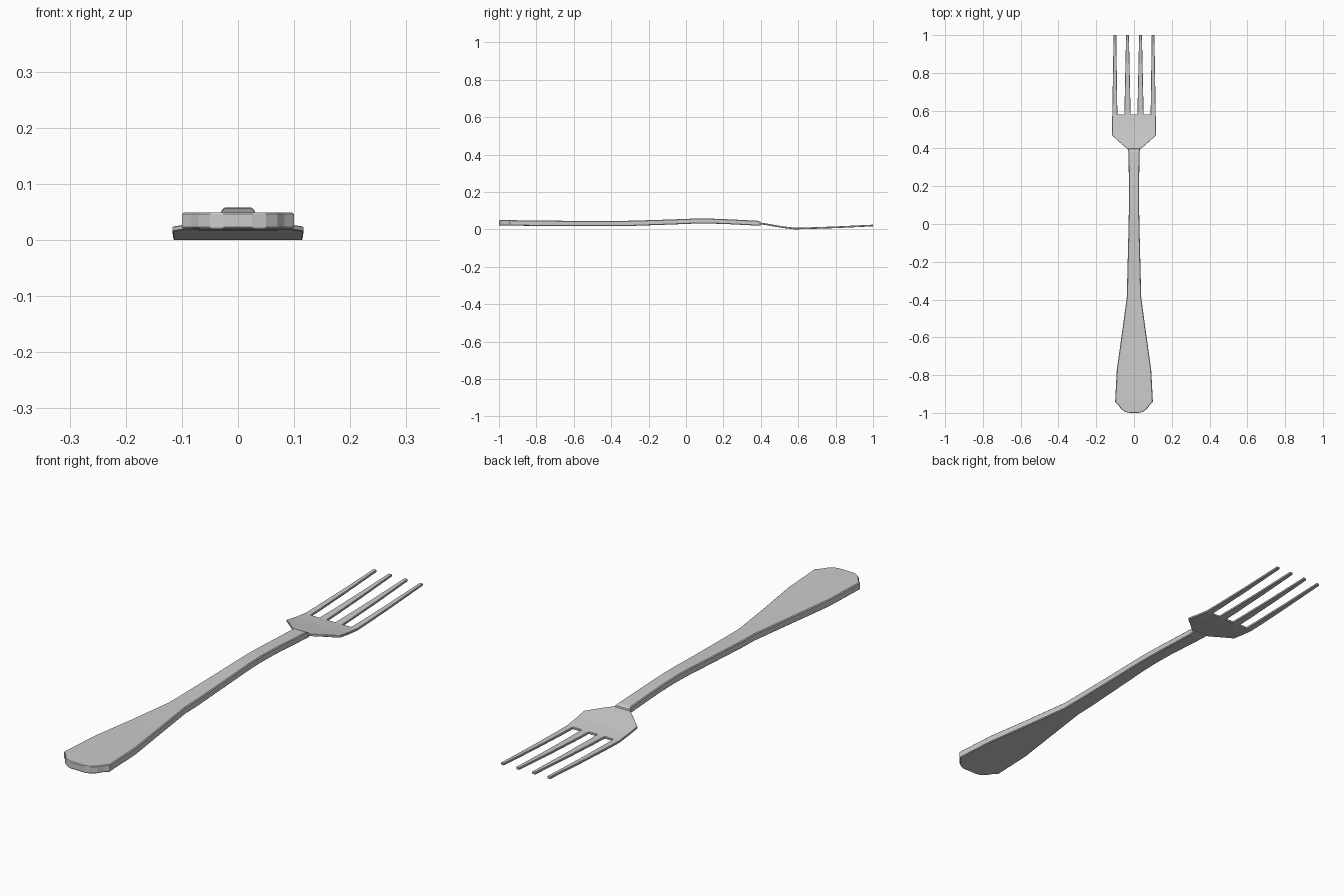
import bpy, bmesh

if "Cube" in bpy.data.objects:
    bpy.data.objects.remove(bpy.data.objects["Cube"])


def make_object(name, bm, bevel):
    bmesh.ops.recalc_face_normals(bm, faces=bm.faces)
    mesh = bpy.data.meshes.new(name)
    bm.to_mesh(mesh)
    bm.free()
    obj = bpy.data.objects.new(name, mesh)
    bpy.context.collection.objects.link(obj)
    mod = obj.modifiers.new("edge_bevel", 'BEVEL')
    mod.width = bevel
    mod.segments = 1
    mod.limit_method = 'ANGLE'
    mod.angle_limit = 1.0
    return obj


# Handle: rectangular sections (y, half width, bottom z, top z)
sections = [
    (-1.0, 0.025, 0.020, 0.049), (-0.993, 0.050, 0.020, 0.049),
    (-0.978, 0.070, 0.020, 0.049), (-0.958, 0.083, 0.020, 0.049),
    (-0.942, 0.100, 0.020, 0.049), (-0.77, 0.091, 0.018, 0.047),
    (-0.58, 0.064, 0.017, 0.045), (-0.38, 0.037, 0.017, 0.045),
    (-0.30, 0.036, 0.018, 0.046), (-0.10, 0.031, 0.025, 0.052),
    (0.03, 0.028, 0.030, 0.057), (0.11, 0.027, 0.031, 0.058),
    (0.20, 0.027, 0.029, 0.055), (0.38, 0.029, 0.020, 0.046),
    (0.40, 0.033, 0.022, 0.040),
]
bm = bmesh.new()
rings = [[bm.verts.new(p) for p in ((-w, y, b), (w, y, b), (w, y, t), (-w, y, t))]
         for y, w, b, t in sections]
for r, s in zip(rings, rings[1:]):
    for i in range(4):
        j = (i + 1) % 4
        bm.faces.new((r[i], r[j], s[j], s[i]))
bm.faces.new(rings[0])
bm.faces.new(rings[-1])
make_object("handle", bm, 0.003)

# Head: curved plate whose columns continue into four tines
root = [-0.115, -0.088, -0.051, -0.018, 0.018, 0.051, 0.088, 0.115]
tip = [-0.108, -0.094, -0.042, -0.027, 0.027, 0.042, 0.094, 0.108]
plate = [(0.39, 0.031, 0.039), (0.40, 0.037, 0.036), (0.412, 0.053, 0.034),
         (0.432, 0.075, 0.031), (0.47, 0.117, 0.024), (0.52, 0.116, 0.016),
         (0.58, 0.115, 0.009)]
rows = [(y, [x * w / 0.115 for x in root], z) for y, w, z in plate]
for y, z in ((0.64, 0.010), (0.80, 0.0155), (1.0, 0.025)):
    t = (y - 0.58) / 0.42
    rows.append((y, [a + (b - a) * t for a, b in zip(root, tip)], z))

bm = bmesh.new()
top = [[bm.verts.new((x, y, z)) for x in xs] for y, xs, z in rows]
for k in range(len(rows) - 1):
    for c in range(7):
        if k < len(plate) - 1 or c % 2 == 0:
            bm.faces.new((top[k][c], top[k][c + 1], top[k + 1][c + 1], top[k + 1][c]))
bmesh.ops.delete(bm, geom=[v for v in bm.verts if not v.link_faces], context='VERTS')
# Thicken the plate downwards
res = bmesh.ops.extrude_face_region(bm, geom=bm.faces[:], use_keep_orig=True)
for e in res['geom']:
    if isinstance(e, bmesh.types.BMVert):
        e.co.z -= 0.009
make_object("head_and_tines", bm, 0.0015)
